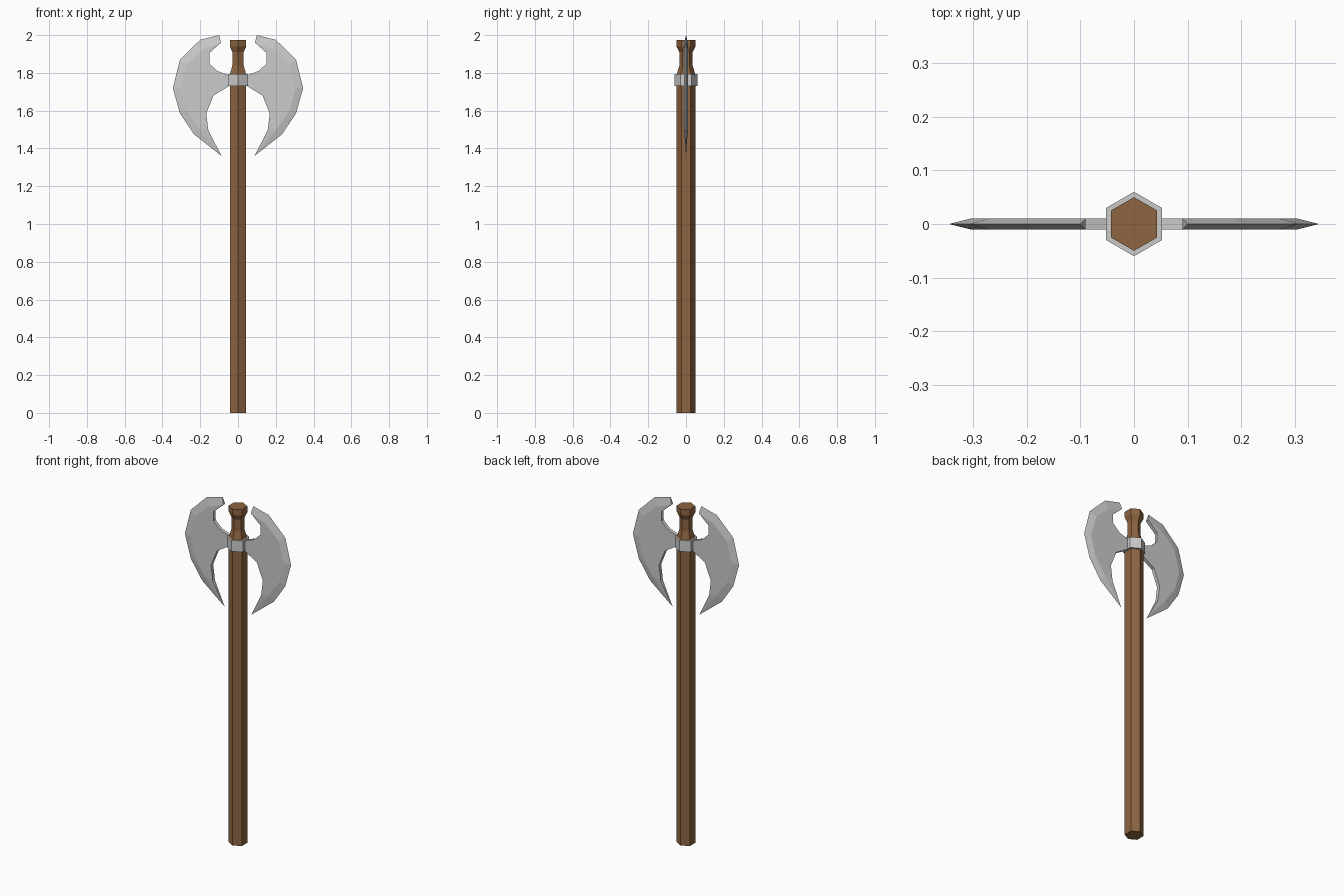
import bpy, bmesh
from math import sin, cos, pi

if "Cube" in bpy.data.objects:
    bpy.data.objects.remove(bpy.data.objects["Cube"])

def make_object(name, bm, color=None):
    bmesh.ops.recalc_face_normals(bm, faces=bm.faces)
    mesh = bpy.data.meshes.new(name)
    bm.to_mesh(mesh)
    bm.free()
    obj = bpy.data.objects.new(name, mesh)
    bpy.context.collection.objects.link(obj)
    if color:
        mat = bpy.data.materials.new(name + "_material")
        mat.diffuse_color = color
        mat.use_nodes = True
        mat.node_tree.nodes["Principled BSDF"].inputs["Base Color"].default_value = mat.diffuse_color
        mesh.materials.append(mat)
    return obj

def hex_column(name, profile, color=None):
    """Six-sided column from (radius, z) rings, corners on the y axis."""
    bm = bmesh.new()
    rings = [[bm.verts.new((r * sin(k * pi / 3), r * cos(k * pi / 3), z))
              for k in range(6)] for r, z in profile]
    for a, b in zip(rings, rings[1:]):
        for k in range(6):
            j = (k + 1) % 6
            bm.faces.new((a[k], a[j], b[j], b[k]))
    bm.faces.new(rings[0])
    bm.faces.new(rings[-1])
    return make_object(name, bm, color)

# Wooden shaft with a narrowed neck above the head
hex_column("shaft", [(0.05, 0), (0.05, 1.79), (0.035, 1.84),
                     (0.035, 1.91), (0.05, 1.94), (0.05, 1.975)],
           (0.27, 0.13, 0.052, 1))

# Metal collar holding the blades
hex_column("collar", [(0.06, 1.73), (0.06, 1.795)])

# Blade: sharp outer edge, bevel ridge and concave inner outline, as (x, z)
edge = [(0.10, 2.0), (0.20, 1.975), (0.307, 1.87), (0.345, 1.72),
        (0.307, 1.585), (0.233, 1.475), (0.087, 1.36)]
ridge = [(0.185, 1.925), (0.27, 1.845), (0.305, 1.72), (0.275, 1.605), (0.21, 1.51)]
inner = [(0.157, 1.495), (0.168, 1.585), (0.13, 1.68), (0.04, 1.735), (0.04, 1.785),
         (0.11, 1.81), (0.152, 1.85), (0.152, 1.905), (0.09, 1.96)]
half = 0.01

bm = bmesh.new()
sharp = [bm.verts.new((x, 0, z)) for x, z in edge]
backs = []
for y in (-half, half):
    rid = [bm.verts.new((x, y, z)) for x, z in ridge]
    inn = [bm.verts.new((x, y, z)) for x, z in inner]
    backs.append(inn)
    bm.faces.new(rid + inn)
    line = [inn[-1]] + rid
    for k in range(5):
        bm.faces.new((sharp[k], sharp[k + 1], line[k + 1], line[k]))
    bm.faces.new((sharp[5], sharp[6], rid[-1]))
    bm.faces.new((rid[-1], sharp[6], inn[0]))
f, b = backs
for k in range(len(inner) - 1):
    bm.faces.new((f[k], f[k + 1], b[k + 1], b[k]))
bm.faces.new((f[0], b[0], sharp[6]))
bm.faces.new((f[-1], b[-1], sharp[0]))
blades = make_object("blades", bm)
mirror = blades.modifiers.new("Mirror", 'MIRROR')
mirror.use_axis[0] = True
mirror.use_mirror_merge = False
